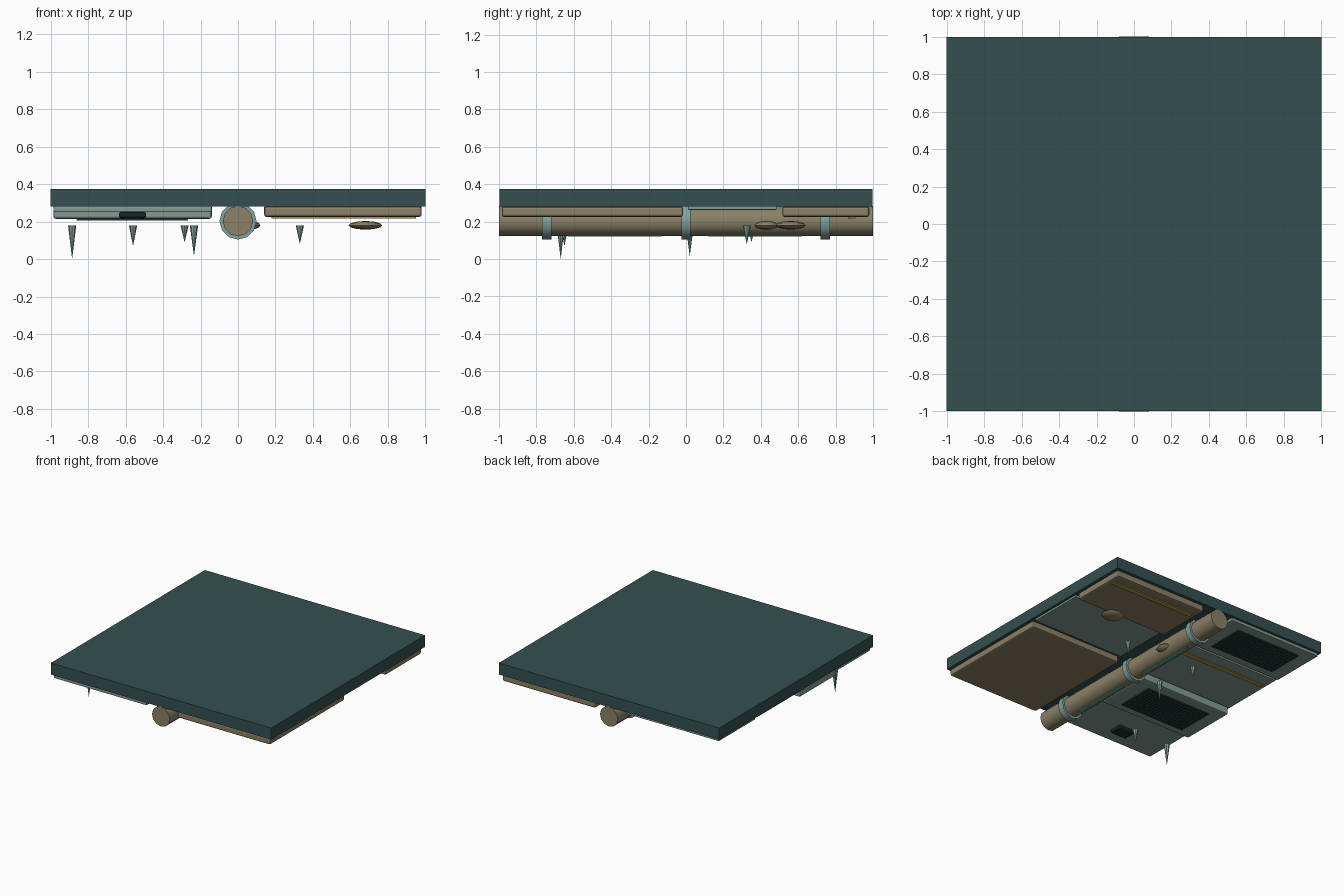
import bpy
import math

cube = bpy.data.objects.get("Cube")
if cube:
    bpy.data.objects.remove(cube, do_unlink=True)


def material(name, rgb):
    mat = bpy.data.materials.new(name)
    mat.use_nodes = True
    mat.diffuse_color = (*rgb, 1)
    mat.node_tree.nodes["Principled BSDF"].inputs["Base Color"].default_value = (*rgb, 1)
    return mat


SLAB = material("dark teal", (0.035, 0.08, 0.08))
BROWN = material("khaki brown", (0.26, 0.22, 0.135))
PANEL = material("grey teal", (0.24, 0.33, 0.30))
ICE = material("pale teal", (0.22, 0.37, 0.35))
DARK = material("near black", (0.01, 0.018, 0.018))
YELLOW = material("dull yellow", (0.42, 0.31, 0.06))
GREEN = material("glow green", (0.12, 0.45, 0.30))


def finish(name, mat, smooth=False):
    ob = bpy.context.object
    ob.name = name
    ob.data.materials.append(mat)
    bpy.ops.object.transform_apply(location=False, rotation=True, scale=True)
    if smooth:
        bpy.ops.object.shade_smooth_by_angle(angle=math.radians(40))
    return ob


def box(name, mat, xs, ys, zs, bevel=0):
    spans = (xs, ys, zs)
    bpy.ops.mesh.primitive_cube_add(size=1, location=[(a + b) / 2 for a, b in spans])
    bpy.context.object.scale = [b - a for a, b in spans]
    ob = finish(name, mat)
    if bevel:
        mod = ob.modifiers.new("soft_edge", "BEVEL")
        mod.width = bevel
        mod.segments = 2
    return ob


def tube(name, mat, radius, length, y):
    bpy.ops.mesh.primitive_cylinder_add(vertices=12, radius=radius, depth=length,
                                        location=(0, y, 0.203),
                                        rotation=(math.pi / 2, 0, 0))
    return finish(name, mat, smooth=True)


def grate(name, y, z):
    # Dark plate with a fine lattice of bars underneath
    x0, x1, y0, y1 = -0.86, -0.27, y - 0.155, y + 0.155
    box(name + "_plate", DARK, (x0, x1), (y0, y1), (z - 0.006, z + 0.003))
    bars = [((x0, x1), (y0 + (y1 - y0) * i / 10 - 0.003, y0 + (y1 - y0) * i / 10 + 0.003))
            for i in range(11)]
    bars += [((x0 + (x1 - x0) * i / 20 - 0.003, x0 + (x1 - x0) * i / 20 + 0.003), (y0, y1))
             for i in range(21)]
    for xs, ys in bars:
        box(name + "_bar", SLAB, xs, ys, (z - 0.009, z - 0.005))


# Ceiling slab
box("ceiling_slab", SLAB, (-1, 1), (-0.998, 0.998), (0.28, 0.375))

# Panels on the left half
LEFT, RIGHT = (0.14, 0.98), (-0.985, -0.14)
box("large_brown_panel", BROWN, LEFT, (-0.985, -0.015), (0.225, 0.28), 0.012)
box("small_brown_panel", BROWN, LEFT, (0.515, 0.98), (0.225, 0.28), 0.012)
box("left_thin_panel", PANEL, LEFT, (0.01, 0.485), (0.263, 0.281), 0.004)

# Panels on the right half
box("back_vent_panel", PANEL, RIGHT, (0.51, 0.98), (0.255, 0.281), 0.005)
box("right_thin_panel", PANEL, RIGHT, (-0.06, 0.485), (0.263, 0.281), 0.004)
box("middle_vent_panel", PANEL, RIGHT, (-0.54, -0.07), (0.215, 0.28), 0.012)
box("front_right_panel", PANEL, RIGHT, (-0.985, -0.53), (0.25, 0.281), 0.006)
grate("back_grate", 0.745, 0.255)
grate("middle_grate", -0.31, 0.215)

# Warning stripes
box("left_stripe", YELLOW, (0.18, 0.95), (0.865, 0.905), (0.217, 0.2255))
box("right_stripe", YELLOW, (-0.95, -0.17), (0.345, 0.385), (0.256, 0.2635))

# Small vent box with slats
box("vent_box", DARK, (-0.635, -0.49), (-0.86, -0.75), (0.217, 0.251), 0.012)
for i in range(4):
    y = -0.84 + i * 0.024
    box("vent_slat", SLAB, (-0.61, -0.515), (y, y + 0.01), (0.211, 0.218))

# Pipe, collars and light strips
tube("pipe", BROWN, 0.081, 2.0, 0)
for y in (-0.745, 0, 0.745):
    tube("pipe_collar", ICE, 0.099, 0.05, y)
for y in (-0.38, 0.37):
    box("light_strip", GREEN, (-0.014, 0.014), (y - 0.25, y + 0.25), (0.119, 0.128))

# Hanging icicles: x, y, tip height
for x, y, tip in ((-0.885, -0.67, 0), (-0.56, -0.65, 0.07), (-0.285, 0.35, 0.09),
                  (-0.235, 0.02, 0.015), (0.33, 0.325, 0.08)):
    depth = 0.18 - tip
    bpy.ops.mesh.primitive_cone_add(vertices=8, radius1=0.022, radius2=0, depth=depth,
                                    location=(x, y, 0.18 - depth / 2),
                                    rotation=(math.pi, 0, 0))
    finish("icicle", ICE)

# Flattened drips
for x, y, rx, ry in ((0.68, 0.56, 0.09, 0.08), (0.06, 0.43, 0.06, 0.07)):
    bpy.ops.mesh.primitive_uv_sphere_add(segments=8, ring_count=6, radius=1,
                                         location=(x, y, 0.18))
    bpy.context.object.scale = (rx, ry, 0.023)
    finish("drip_blob", BROWN, smooth=True)
